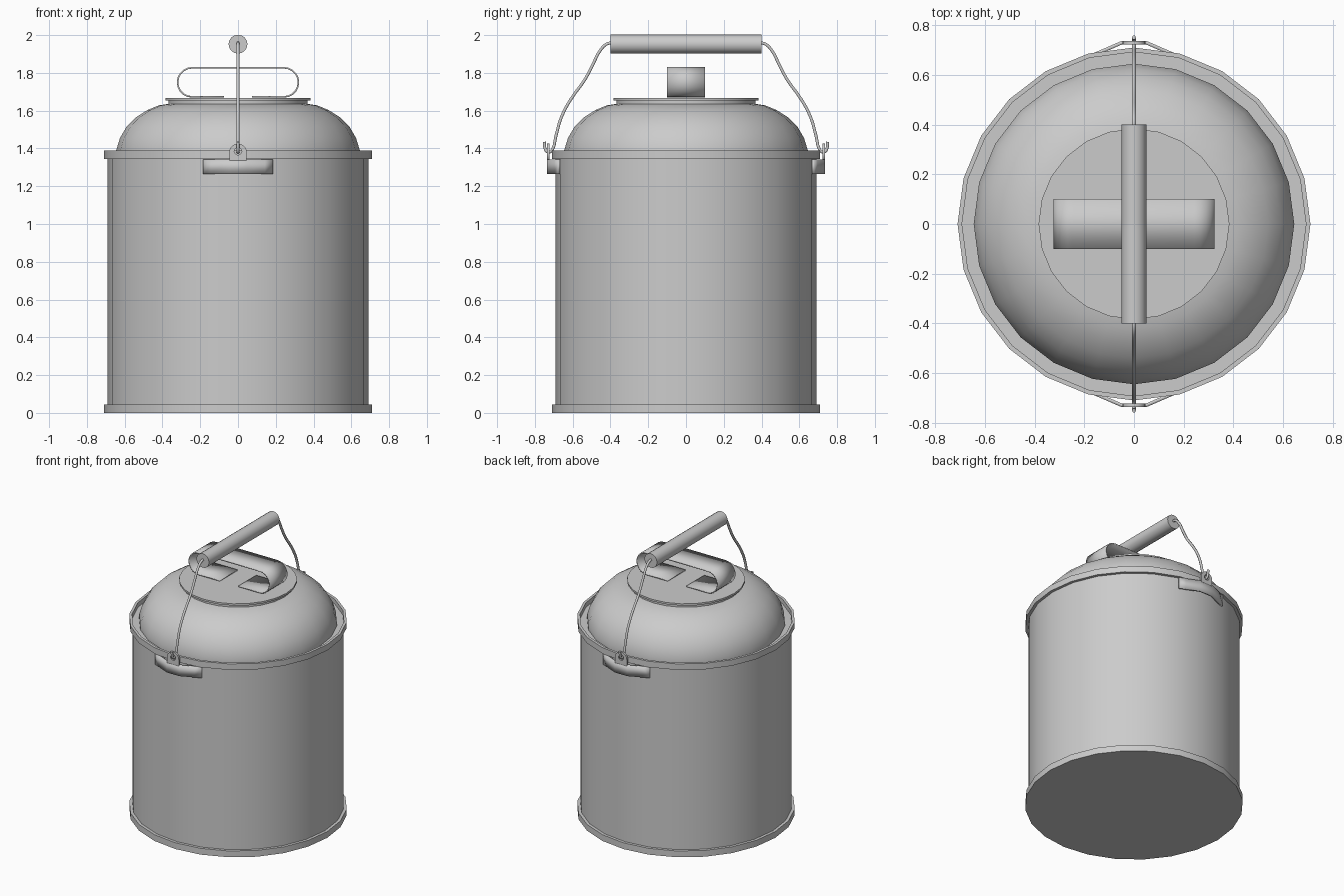
import bpy, bmesh, math
from mathutils import Vector

cube = bpy.data.objects.get("Cube")
if cube:
    bpy.data.objects.remove(cube, do_unlink=True)

metal = bpy.data.materials.new("grey metal")
metal.use_nodes = True
GREY = (0.6, 0.6, 0.6, 1)
metal.diffuse_color = GREY
metal.node_tree.nodes["Principled BSDF"].inputs["Base Color"].default_value = GREY
SIDES = 24


def finish(name, bm, angle=32):
    bmesh.ops.recalc_face_normals(bm, faces=bm.faces)
    mesh = bpy.data.meshes.new(name)
    bm.to_mesh(mesh)
    bm.free()
    mesh.materials.append(metal)
    ob = bpy.data.objects.new(name, mesh)
    bpy.context.collection.objects.link(ob)
    bpy.ops.object.select_all(action='DESELECT')
    ob.select_set(True)
    bpy.context.view_layer.objects.active = ob
    bpy.ops.object.shade_smooth_by_angle(angle=math.radians(angle))
    return ob


def lathe(name, profile):
    """Spin (radius, z) points around the z axis."""
    bm = bmesh.new()
    verts = [bm.verts.new((r, 0, z)) for r, z in profile]
    edges = [bm.edges.new(p) for p in zip(verts, verts[1:])]
    bmesh.ops.spin(bm, geom=verts + edges, cent=(0, 0, 0), axis=(0, 0, 1),
                   angle=math.tau, steps=SIDES, use_merge=True)
    bmesh.ops.remove_doubles(bm, verts=bm.verts, dist=0.0005)
    return finish(name, bm)


def strip(name, path, axis, low, high, thickness):
    """Sweep an open path along an axis and thicken it towards its left."""
    bm = bmesh.new()
    path = [Vector(p) for p in path]
    rows = [[bm.verts.new(p + axis * d) for d in (low, high)] for p in path]
    for (a, b), (c, d) in zip(rows, rows[1:]):
        bm.faces.new((a, b, d, c))
    ob = finish(name, bm)
    mod = ob.modifiers.new("thickness", 'SOLIDIFY')
    mod.thickness = thickness
    mod.offset = 0
    return ob


def arc(cx, cz, r, start, end, n):
    return [(cx + r * math.cos(math.radians(start + (end - start) * i / n)),
             cz + r * math.sin(math.radians(start + (end - start) * i / n)))
            for i in range(n + 1)]


# Can: bottom band, wall, top rim and recessed ledge
lathe("can_body", [(0, 0), (0.71, 0), (0.71, 0.045), (0.69, 0.045),
                   (0.69, 1.345), (0.71, 1.345), (0.71, 1.388),
                   (0.692, 1.388), (0.692, 1.355), (0.63, 1.355)])

# Domed shoulder
lathe("dome", [(0.645, 1.355), (0.645, 1.39), (0.625, 1.455), (0.59, 1.515),
               (0.54, 1.565), (0.48, 1.603), (0.42, 1.628), (0.36, 1.637)])

# Lid with a raised lip
lathe("lid", [(0.368, 1.63), (0.368, 1.655), (0.384, 1.655),
              (0.384, 1.668), (0, 1.668)])

# Lid handle: bent band, open underneath
loop = ([(0.075, 1.673)] + arc(0.243, 1.75, 0.077, -90, 90, 10)
        + arc(-0.243, 1.75, 0.077, 90, 270, 10) + [(-0.075, 1.673)])
strip("lid_handle", [(x, 0, z) for x, z in loop], Vector((0, 1, 0)), -0.1, 0.1, 0.008)

# Wooden-style round grip
bm = bmesh.new()
bmesh.ops.create_cone(bm, cap_ends=True, segments=16, radius1=0.05, radius2=0.05, depth=0.8)
grip = finish("carry_grip", bm)
grip.rotation_euler.x = math.pi / 2
grip.location.z = 1.952

for side, word in ((-1, "front"), (1, "back")):
    # Bracket plate wrapped on the wall
    bend = [(-0.183, 0.672), (-0.14, 0.69), (-0.048, 0.73),
            (0.048, 0.73), (0.14, 0.69), (0.183, 0.672)]
    strip(word + "_bracket", [(x, side * y, 0) for x, y in bend],
          Vector((0, 0, 1)), 1.265, 1.342, 0.014)

    # Ear with a hole for the wire
    ear = bpy.data.curves.new(word + "_ear", 'CURVE')
    ear.dimensions = '2D'
    ear.fill_mode = 'BOTH'
    ear.extrude = 0.007
    outline = [(-0.046, 1.335), (0.046, 1.335)] + arc(0, 1.38, 0.046, 0, 180, 10)
    for pts in (outline, arc(0, 1.385, 0.02, 0, 330, 11)):
        sp = ear.splines.new('POLY')
        sp.points.add(len(pts) - 1)
        for p, (x, z) in zip(sp.points, pts):
            p.co = (x, z, 0, 1)
        sp.use_cyclic_u = True
    ear.materials.append(metal)
    ob = bpy.data.objects.new(word + "_ear", ear)
    ob.rotation_euler.x = math.pi / 2
    ob.location.y = side * 0.73
    bpy.context.collection.objects.link(ob)

    # Bail wire with a hooked end
    wire = bpy.data.curves.new(word + "_wire", 'CURVE')
    wire.dimensions = '3D'
    wire.bevel_depth = 0.009
    wire.bevel_resolution = 1
    wire.use_fill_caps = True
    path = [(0.38, 1.957), (0.415, 1.955), (0.45, 1.925), (0.495, 1.84), (0.535, 1.765),
            (0.61, 1.66), (0.66, 1.565), (0.69, 1.46), (0.707, 1.395),
            (0.725, 1.38), (0.742, 1.39), (0.75, 1.435)]
    sp = wire.splines.new('BEZIER')
    sp.bezier_points.add(len(path) - 1)
    for p, (y, z) in zip(sp.bezier_points, path):
        p.co = (0, side * y, z)
        p.handle_left_type = p.handle_right_type = 'AUTO'
    sp.resolution_u = 3
    wire.materials.append(metal)
    bpy.context.collection.objects.link(bpy.data.objects.new(word + "_wire", wire))
